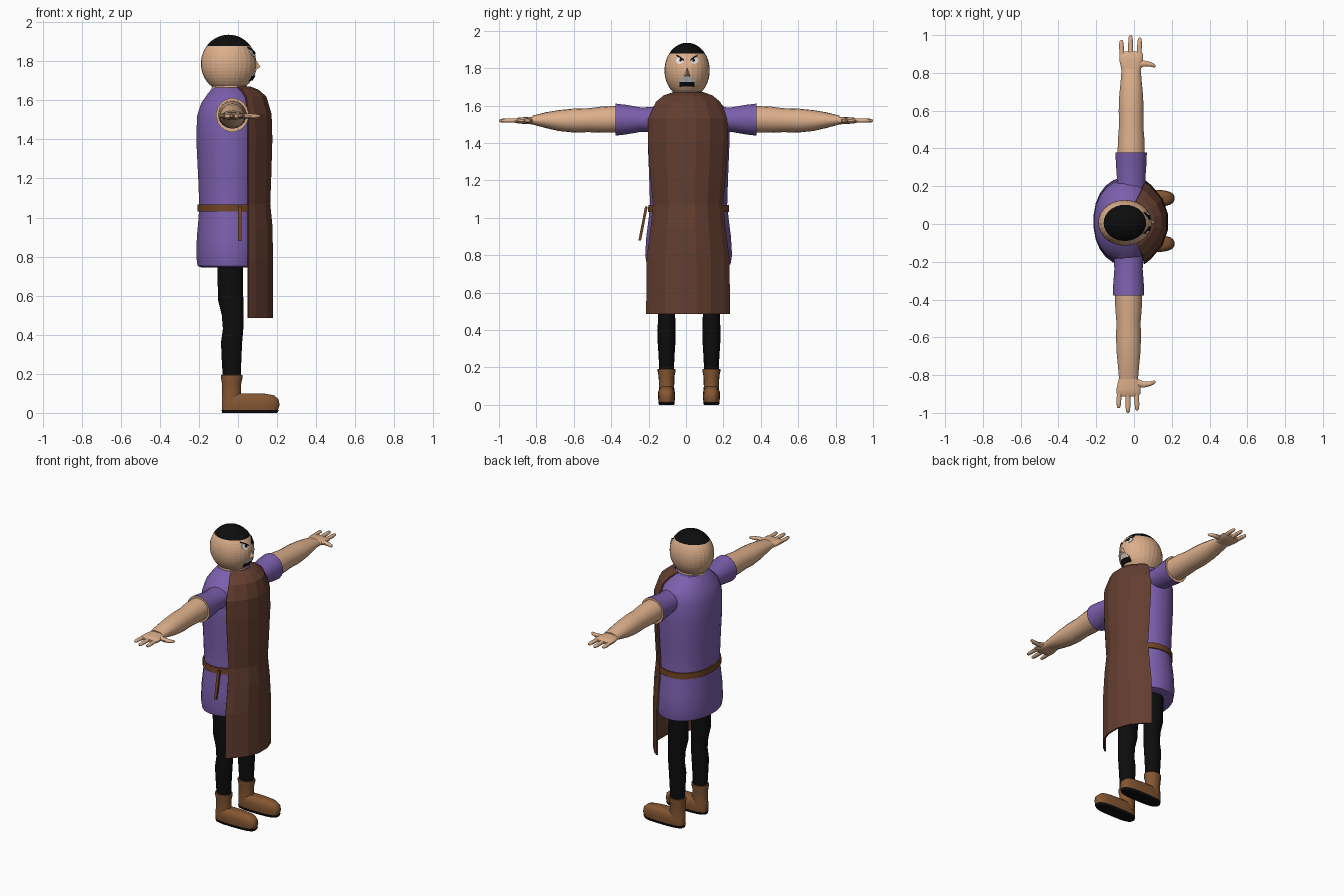
import bpy, bmesh, math

if "Cube" in bpy.data.objects:
    bpy.data.objects.remove(bpy.data.objects["Cube"])


def material(name, r, g, b):
    m = bpy.data.materials.new(name)
    m.diffuse_color = (r, g, b, 1)
    m.use_nodes = True
    m.node_tree.nodes["Principled BSDF"].inputs["Base Color"].default_value = m.diffuse_color
    return m


SKIN = material("skin", .72, .43, .26)
PURPLE = material("purple_cloth", .20, .115, .42)
APRON = material("apron_brown", .125, .048, .029)
BOOT = material("boot_leather", .235, .095, .032)
BELT = material("belt_leather", .16, .058, .018)
BLACK = material("black", .004, .004, .004)
WHITE = material("white", .8, .8, .8)
GREY = material("pale_grey", .5, .5, .5)


def finish(name, bm, mats, smooth=None, recalc=True):
    if recalc:
        bmesh.ops.recalc_face_normals(bm, faces=bm.faces)
    me = bpy.data.meshes.new(name)
    bm.to_mesh(me)
    bm.free()
    for m in mats:
        me.materials.append(m)
    ob = bpy.data.objects.new(name, me)
    bpy.context.collection.objects.link(ob)
    if smooth:
        bpy.ops.object.select_all(action='DESELECT')
        ob.select_set(True)
        bpy.context.view_layer.objects.active = ob
        bpy.ops.object.shade_smooth_by_angle(angle=math.radians(smooth))
    return ob


def loft(name, axis, rings, mats, n=16, power=2.0, smooth=40, end_mat=0):
    """Skin elliptical rings (t, a, b, ra, rb) stacked along an axis."""
    bm = bmesh.new()
    loops = []
    for t, a, b, ra, rb in rings:
        loop = []
        for i in range(n):
            ang = 2 * math.pi * (i + .5) / n
            c, s = math.cos(ang), math.sin(ang)
            u = a + ra * math.copysign(abs(c) ** (2 / power), c)
            v = b + rb * math.copysign(abs(s) ** (2 / power), s)
            co = {'x': (t, u, v), 'y': (u, t, v), 'z': (u, v, t)}[axis]
            loop.append(bm.verts.new(co))
        loops.append(loop)
    for p, q in zip(loops, loops[1:]):
        for i in range(n):
            j = (i + 1) % n
            bm.faces.new((p[i], p[j], q[j], q[i]))
    bm.faces.new(loops[0])
    bm.faces.new(loops[-1]).material_index = end_mat
    return finish(name, bm, mats, smooth)


# Head with painted-on hair cap
HC, HR = (-.048, .006, 1.788), (.142, .121, .148)
bm = bmesh.new()
bmesh.ops.create_uvsphere(bm, u_segments=28, v_segments=24, radius=1)
for v in bm.verts:
    v.co = [HC[k] + HR[k] * v.co[k] for k in range(3)]
for f in bm.faces:
    f.material_index = int(f.calc_center_median().z > 1.879)
finish("head", bm, [SKIN, BLACK])


def face_x(y, z):
    d = 1 - ((y - HC[1]) / HR[1]) ** 2 - ((z - HC[2]) / HR[2]) ** 2
    return HC[0] + HR[0] * math.sqrt(max(d, 0))


def face_strip(name, pts, mat, lift):
    """Thin plate following the face; pts are (y, z_top, z_bottom)."""
    bm = bmesh.new()
    cols = []
    for y, zt, zb in pts:
        y += HC[1]
        cols.append([bm.verts.new((face_x(y, z) + o, y, z))
                     for o, z in ((lift, zt), (lift, zb), (-.002, zb), (-.002, zt))])
    for p, q in zip(cols, cols[1:]):
        for i in range(4):
            bm.faces.new((p[i], p[(i + 1) % 4], q[(i + 1) % 4], q[i]))
    bm.faces.new(cols[0])
    bm.faces.new(cols[-1])
    return finish(name, bm, [mat])


def oval(y0, z0, ry, rz):
    return [(y0 + ry * k, z0 + rz * h, z0 - rz * h) for k, h in
            ((-1, .15), (-.7, .7), (0, 1), (.7, .7), (1, .15))]


# Eyes, brows, mouth and nose
for s, side in ((-1, "right"), (1, "left")):
    face_strip(side + "_eye_white", oval(s * .04, 1.841, .02, .019), WHITE, .004)
    face_strip(side + "_pupil", oval(s * .035, 1.843, .007, .009), BLACK, .006)
    face_strip(side + "_brow", [(s * .018, 1.848, 1.838), (s * .036, 1.862, 1.852),
                                (s * .056, 1.873, 1.865)], BLACK, .007)
face_strip("upper_lip_patch", [(-.04, 1.733, 1.724), (-.02, 1.757, 1.724),
                               (.02, 1.757, 1.724), (.04, 1.733, 1.724)], GREY, .006)
face_strip("mouth", [(-.04, 1.726, 1.7), (-.02, 1.727, 1.702), (0, 1.727, 1.703),
                     (.02, 1.727, 1.702), (.04, 1.726, 1.7)], BLACK, .008)
bm = bmesh.new()
cy = HC[1]
a, b, c, tip = [bm.verts.new(p) for p in
                ((.082, cy, 1.82), (.08, cy - .025, 1.745), (.08, cy + .025, 1.745), (.115, cy, 1.772))]
for f in ((a, b, tip), (b, c, tip), (c, a, tip), (a, c, b)):
    bm.faces.new(f)
finish("nose", bm, [SKIN])

# Neck and tunic
loft("neck", 'z', [(1.6, -.045, cy, .095, .085), (1.672, -.045, cy, .09, .08),
                   (1.7, -.045, cy, .08, .07)], [SKIN], 20)
tunic = [(.745, .15, .2), (.752, .168, .226), (.80, .175, .234), (.9, .172, .228), (1.0, .163, .215),
         (1.07, .16, .208), (1.2, .165, .212), (1.4, .175, .22), (1.52, .171, .22),
         (1.585, .15, .2), (1.635, .115, .15), (1.665, .09, .1)]
loft("tunic", 'z', [(z, -.04, .014, rx, ry) for z, rx, ry in tunic], [PURPLE], 24, 2.15, 25)

# Belt with hanging strap
loft("belt", 'z', [(1.03, -.04, .014, .169, .219), (1.068, -.04, .014, .168, .217)], [BELT], 24, 2.15, 25)
loft("belt_strap", 'z', [(.88, .008, -.247, .01, .008), (1.06, .008, -.212, .01, .008)],
     [BELT], 4, 6, None)

# Apron: open curved sheet, rows of (z, edge x, front x, half width)
rows = [(1.672, -.005, .06, .08), (1.655, .02, .105, .13), (1.62, .042, .145, .172), (1.53, .055, .172, .213),
        (1.4, .055, .176, .215), (1.2, .055, .17, .2), (1.07, .055, .165, .188), (.95, .055, .177, .2),
        (.78, .055, .179, .222), (.485, .055, .179, .224)]
cols = [(-1, 0), (-.88, .28), (-.55, .78), (-.2, 1), (.2, 1), (.55, .78), (.88, .28), (1, 0)]
bm = bmesh.new()
g = [[bm.verts.new((xe + (xf - xe) * fx, .011 + hw * fy, z)) for fy, fx in cols]
     for z, xe, xf, hw in rows]
for p, q in zip(g, g[1:]):
    for j in range(len(cols) - 1):
        bm.faces.new((p[j], q[j], q[j + 1], p[j + 1]))
apron = finish("apron", bm, [APRON], recalc=False)
mod = apron.modifiers.new("thickness", 'SOLIDIFY')
mod.thickness, mod.offset = .01, -1

for s, side in ((-1, "right"), (1, "left")):
    # Sleeve and arm
    ax = -.022 + s * .007
    sleeve = [(.14, .08, .07), (.24, .076, .066), (.32, .082, .08), (.378, .084, .087)]
    loft(side + "_sleeve", 'y', [(s * y, ax, 1.525, rx, rz) for y, rx, rz in sleeve],
         [PURPLE, SKIN], 20, end_mat=1)
    arm = [(.34, .074, 1.527, .072), (.45, .071, 1.525, .07), (.52, .065, 1.522, .064),
           (.6, .067, 1.52, .064), (.68, .064, 1.52, .056), (.75, .057, 1.522, .042), (.82, .051, 1.523, .024)]
    loft(side + "_arm", 'y', [(s * y, ax, z, rx, rz) for y, rx, z, rz in arm], [SKIN], 18)
    # Hand: palm, three fingers, thumb
    palm = [(.79, .044, .02), (.83, .055, .02), (.87, .064, .018), (.9, .064, .015), (.912, .052, .008)]
    loft(side + "_palm", 'y', [(s * y, ax, 1.52, rx, rz) for y, rx, rz in palm], [SKIN], 16, 2.5)
    for k, (dx, end) in enumerate(((-.052, .975), (-.003, 1.0), (.045, .987))):
        loft(f"{side}_finger_{k + 1}", 'y',
             [(s * .88, ax + dx * .9, 1.52, .014, .012), (s * (end - .03), ax + dx, 1.52, .013, .011),
              (s * (end - .007), ax + dx, 1.52, .01, .009), (s * end, ax + dx, 1.52, .004, .004)], [SKIN], 10)
    loft(side + "_thumb", 'x',
         [(0, s * .835, 1.52, .026, .014), (.05, s * .85, 1.52, .017, .013), (.085, s * .846, 1.519, .013, .011),
          (.107, s * .838, 1.519, .01, .009), (.114, s * .835, 1.519, .004, .004)], [SKIN], 10)
    # Leg
    ly = .016 + s * .12
    leg = [(.15, -.031, .045, .038), (.25, -.033, .05, .042), (.36, -.033, .055, .049), (.43, -.025, .053, .047),
           (.5, -.028, .056, .046), (.58, -.038, .066, .05), (.78, -.04, .066, .053)]
    loft(side + "_leg", 'z', [(z, x, ly, rx, ry) for z, x, rx, ry in leg], [BLACK], 18)
    # Boot: shaft, foot and sole
    shaft = [(.05, -.032, .052, .042), (.1, -.033, .05, .041), (.15, -.033, .05, .042),
             (.18, -.032, .056, .048), (.193, -.032, .056, .048)]
    loft(side + "_boot_shaft", 'z', [(z, x, ly, rx, ry) for z, x, rx, ry in shaft], [BOOT], 18)
    foot = [(.015, -.083, .205, .043), (.04, -.084, .214, .046), (.07, -.084, .208, .045),
            (.09, -.083, .185, .037), (.1, -.08, .13, .026)]
    loft(side + "_boot_foot", 'z', [(z, (x0 + x1) / 2, ly, (x1 - x0) / 2, ry) for z, x0, x1, ry in foot],
         [BOOT], 24, 3)
    loft(side + "_boot_sole", 'z', [(0, .06, ly, .142, .041), (.016, .063, ly, .148, .045)], [BLACK], 24, 3)
